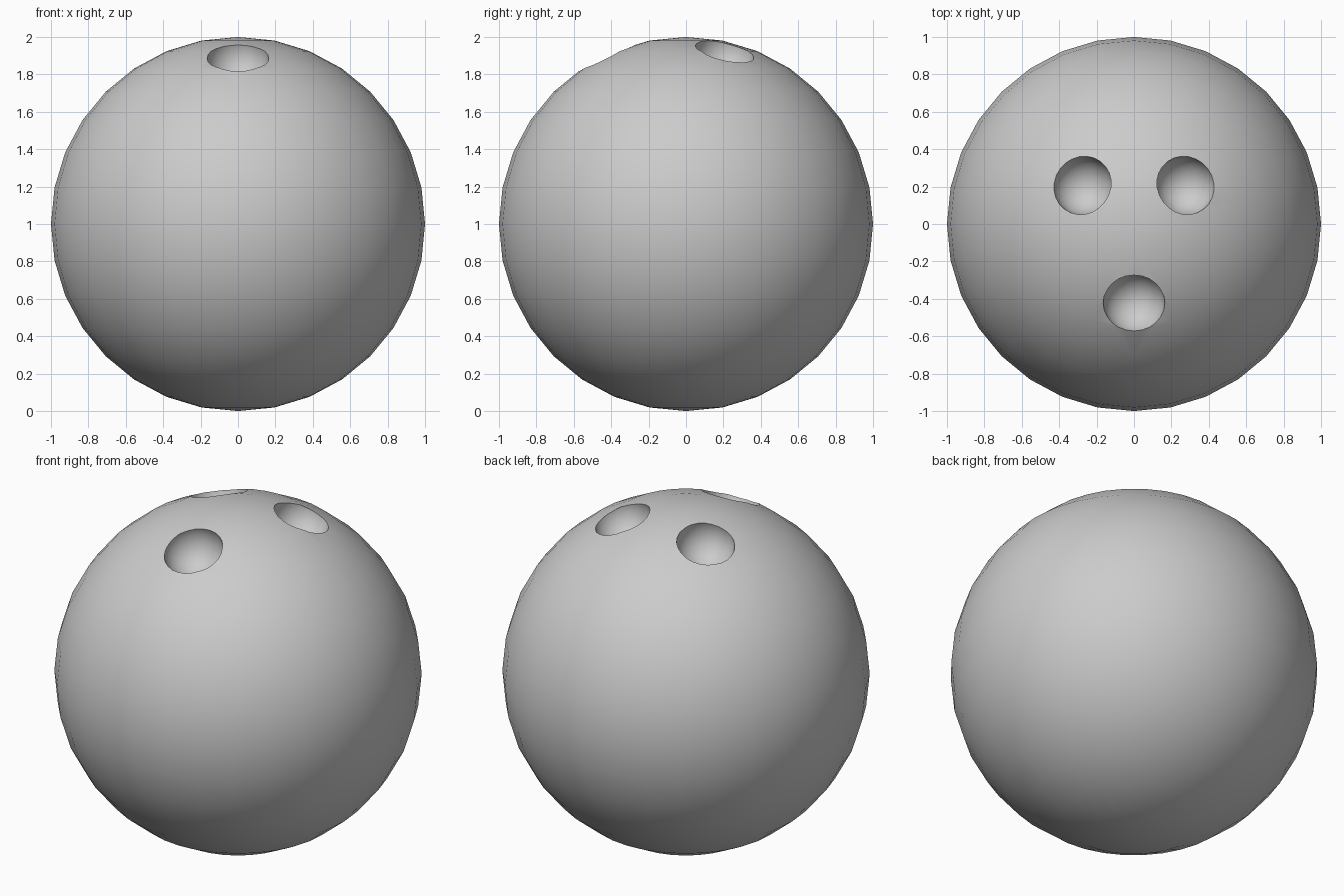
import bpy
from mathutils import Vector

if "Cube" in bpy.data.objects:
    bpy.data.objects.remove(bpy.data.objects["Cube"])

CENTRE = Vector((0, 0, 1))

# Ball body
bpy.ops.mesh.primitive_uv_sphere_add(segments=32, ring_count=16, radius=1, location=CENTRE)
ball = bpy.context.object
ball.name = "ball"


def drill(name, x, y, radius):
    """Rounded scoop centred on the upper surface above (x, y)."""
    direction = Vector((x, y, (1 - x * x - y * y) ** 0.5))
    bpy.ops.mesh.primitive_uv_sphere_add(segments=24, ring_count=12, radius=radius,
                                         location=CENTRE + direction * 0.98)
    cutter = bpy.context.object
    cutter.name = name
    cutter.rotation_euler = direction.to_track_quat('Z', 'Y').to_euler()
    bpy.ops.object.shade_smooth()
    cutter.hide_render = True
    cutter.hide_set(True)
    mod = ball.modifiers.new(name, 'BOOLEAN')
    mod.operation = 'DIFFERENCE'
    mod.solver = 'EXACT'
    mod.object = cutter


# Thumb hole and the mirrored pair of finger holes
drill("thumb_hole_cutter", 0, -0.43, 0.165)
for side, label in ((-1, "left"), (1, "right")):
    drill(label + "_finger_hole_cutter", side * 0.28, 0.21, 0.16)

# Bake the holes, then smooth everything except the hole rims
bpy.ops.object.select_all(action='DESELECT')
bpy.context.view_layer.objects.active = ball
ball.select_set(True)
for mod in list(ball.modifiers):
    bpy.ops.object.modifier_apply(modifier=mod.name)
bpy.ops.object.shade_smooth_by_angle(angle=0.7)
